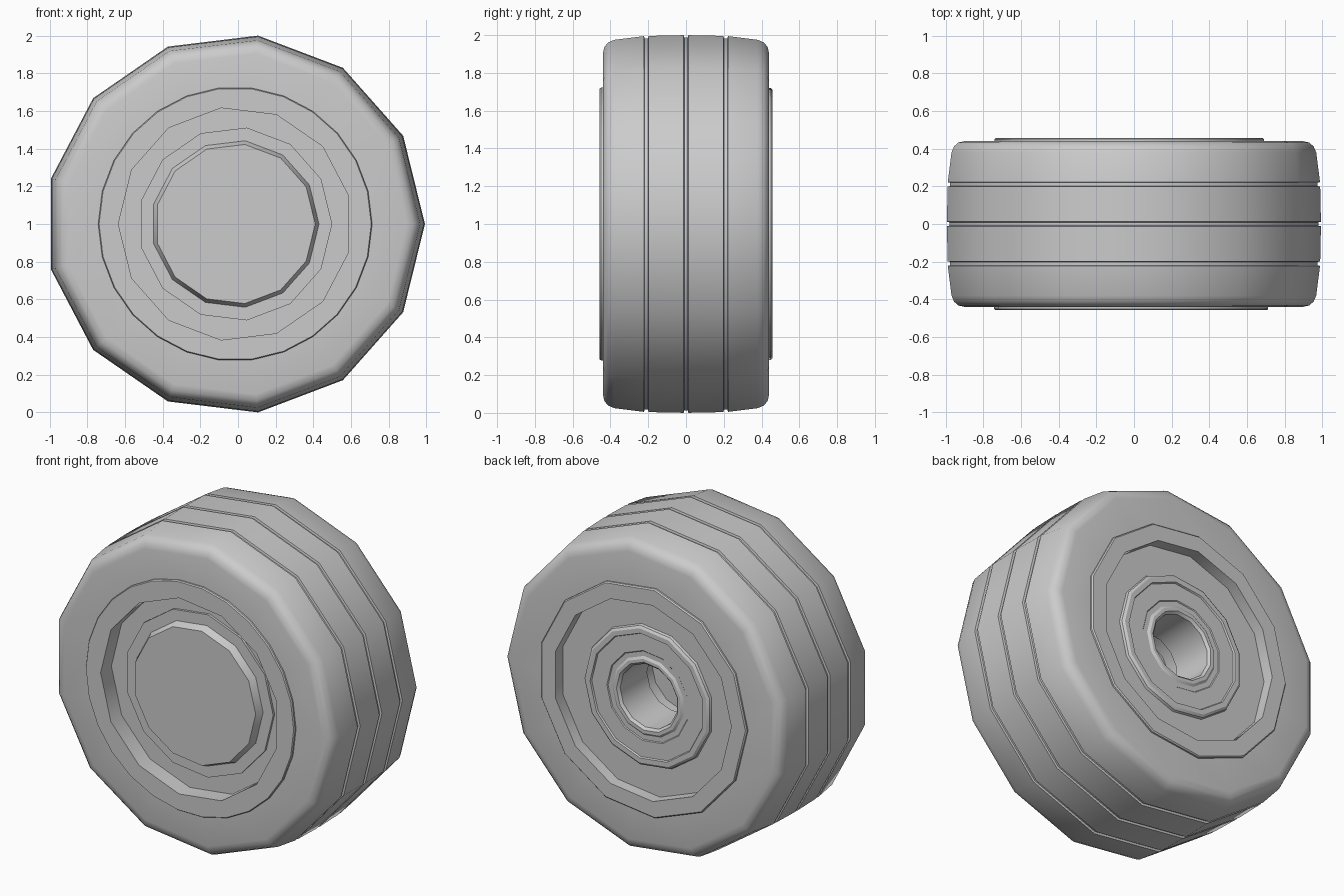
import bpy, bmesh, math

if "Cube" in bpy.data.objects:
    bpy.data.objects.remove(bpy.data.objects["Cube"], do_unlink=True)

CX = -0.015

grey = bpy.data.materials.new("neutral grey")
grey.use_nodes = True
colour = (0.6, 0.6, 0.6, 1)
grey.diffuse_color = colour
grey.node_tree.nodes["Principled BSDF"].inputs["Base Color"].default_value = colour


def lathe(name, profile, turn=0.0, closed=False, sides=13):
    """Turn a (radius, y) profile around the y axle; open ends are capped flat."""
    bm = bmesh.new()
    rings = []
    for r, y in profile:
        ring = []
        for i in range(sides):
            a = turn + math.tau * i / sides
            ring.append(bm.verts.new((CX + r * math.cos(a), y, 1 + r * math.sin(a))))
        rings.append(ring)
    pairs = list(zip(rings, rings[1:]))
    if closed:
        pairs.append((rings[-1], rings[0]))
    for a, b in pairs:
        for i in range(sides):
            j = (i + 1) % sides
            bm.faces.new((a[i], a[j], b[j], b[i]))
    if not closed:
        bm.faces.new(rings[0])
        bm.faces.new(rings[-1])
    bmesh.ops.recalc_face_normals(bm, faces=bm.faces)
    mesh = bpy.data.meshes.new(name)
    bm.to_mesh(mesh)
    bm.free()
    mesh.materials.append(grey)
    obj = bpy.data.objects.new(name, mesh)
    bpy.context.collection.objects.link(obj)
    bpy.ops.object.select_all(action="DESELECT")
    obj.select_set(True)
    bpy.context.view_layer.objects.active = obj
    bpy.ops.object.shade_smooth_by_angle(angle=math.radians(32))


# Tyre: crowned tread with three grooves and rounded shoulders
def crown(y):
    return 1.007 - 0.1 * y * y


shoulder = [(0.66, 0.44), (0.91, 0.44), (0.945, 0.432), (0.968, 0.412), (0.982, 0.38)]
tread = []
for g in (-0.21, 0, 0.21):
    for y, depth in ((g - 0.012, 0), (g - 0.009, 0.013), (g + 0.009, 0.013), (g + 0.012, 0)):
        tread.append((crown(y) - depth, y))
tyre = [(r, -y) for r, y in shoulder] + tread + shoulder[::-1]
lathe("tyre", tyre, closed=True)

# Round bead ring on the front sidewall, flush with the rim flange
lathe("front_bead", [(0.67, -0.42), (0.67, -0.457), (0.722, -0.457),
                     (0.727, -0.45), (0.727, -0.42)], closed=True, sides=26)

# Rim barrel with a flange on the back
lathe("rim", [(0.62, -0.457), (0.695, -0.457), (0.695, -0.40),
              (0.725, 0.40), (0.725, 0.45), (0.718, 0.457), (0.62, 0.457)],
      turn=math.pi, closed=True)

# Front dish: recessed floor, shallow step and raised cap
lathe("front_dish", [(0.64, -0.20), (0.64, -0.35), (0.515, -0.35), (0.515, -0.365),
                     (0.445, -0.365), (0.425, -0.41)])

# Back disc with a rounded hub ring, collar and a bore that widens inside
lathe("back_hub", [(0.64, 0.0), (0.64, 0.385), (0.445, 0.385), (0.44, 0.40),
                   (0.425, 0.41), (0.395, 0.41), (0.39, 0.40),
                   (0.285, 0.40), (0.28, 0.395), (0.25, 0.395), (0.235, 0.405),
                   (0.215, 0.405), (0.2, 0.39), (0.195, 0.13), (0.24, 0.13), (0.24, 0.02)])
